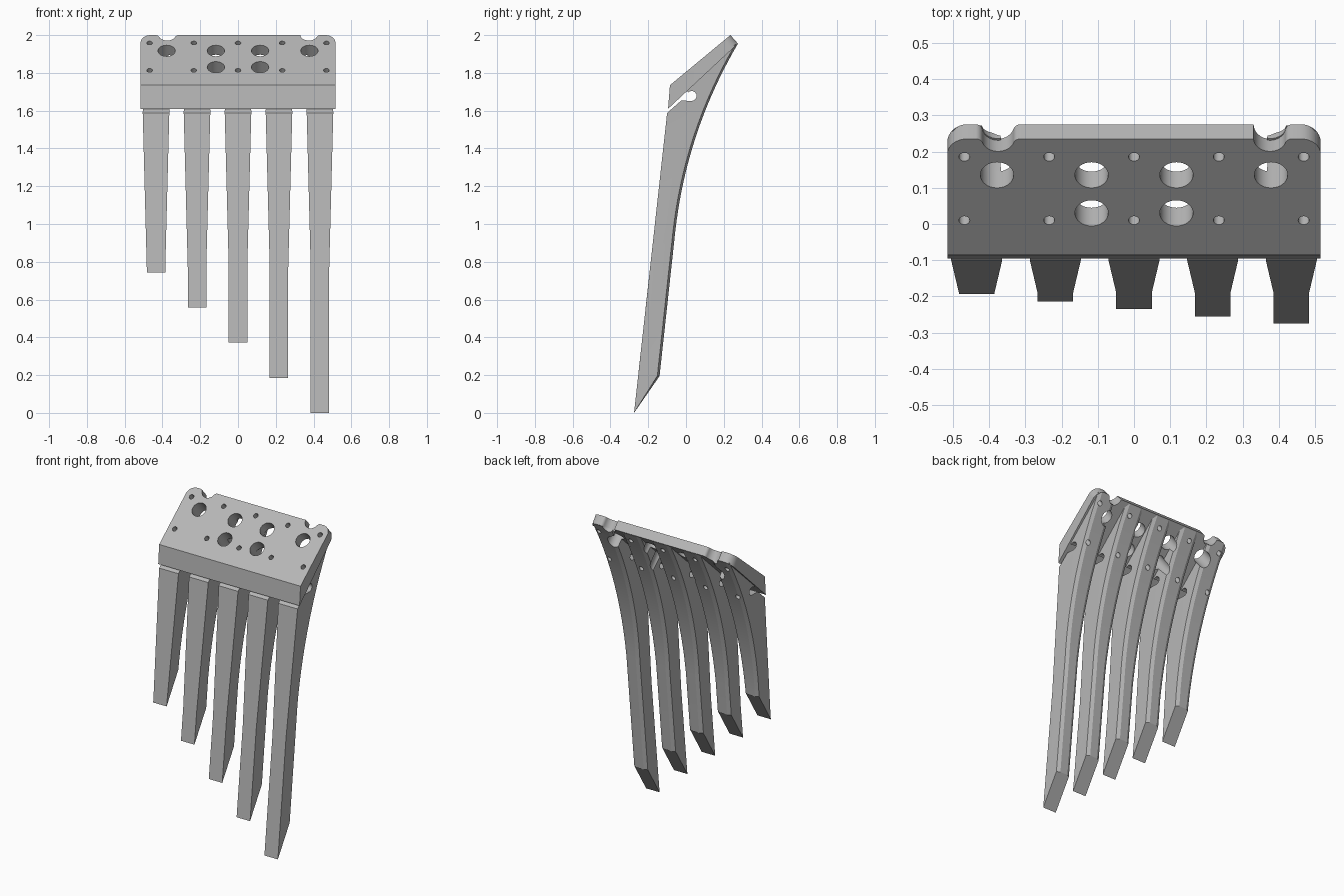
import bpy, bmesh, math
from mathutils import Vector, Matrix

cube = bpy.data.objects.get("Cube")
if cube:
    bpy.data.objects.remove(cube)

grey = bpy.data.materials.new("plain grey")
grey.use_nodes = True
GREY = (0.47, 0.47, 0.47, 1)
grey.diffuse_color = GREY
grey.node_tree.nodes["Principled BSDF"].inputs["Base Color"].default_value = GREY

# Sloped plate section: top edge line and underside line, as (y, z)
TOP_FRONT, TOP_BACK = Vector((-0.085, 1.735)), Vector((0.235, 2.0))
LOW_FRONT, LOW_BACK = Vector((-0.095, 1.61)), Vector((0.275, 1.955))
LENGTH = (TOP_BACK - TOP_FRONT).length
slope = (TOP_BACK - TOP_FRONT).normalized()
X_AXIS = Vector((1, 0, 0))
V_AXIS = Vector((0, slope.x, slope.y))
N_AXIS = X_AXIS.cross(V_AXIS)
NOTCH_X, NOTCH_R = 0.375, 0.045


def make_object(name, bm):
    bmesh.ops.recalc_face_normals(bm, faces=bm.faces)
    mesh = bpy.data.meshes.new(name)
    bm.to_mesh(mesh)
    bm.free()
    mesh.materials.append(grey)
    obj = bpy.data.objects.new(name, mesh)
    bpy.context.collection.objects.link(obj)
    return obj


def arc(cx, cy, r, start, end, steps=8):
    angles = [math.radians(start + (end - start) * i / steps) for i in range(steps + 1)]
    return [(cx + r * math.cos(a), cy + r * math.sin(a)) for a in angles]


def make_plate():
    # Outline across the slope: rounded back corners and two filleted notches
    half, corner, fillet = 0.515, 0.055, 0.02
    reach = math.sqrt((NOTCH_R + fillet) ** 2 - fillet ** 2)
    tilt = math.degrees(math.asin(fillet / (NOTCH_R + fillet)))

    def notch_half(cx, side):
        # Fillet, then a quarter of the notch down to its lowest point
        points = arc(cx + side * reach, LENGTH - fillet, fillet,
                     90, 180 - tilt if side > 0 else tilt)
        bowl = arc(cx, LENGTH, NOTCH_R, -tilt if side > 0 else 180 + tilt,
                   -90 if side > 0 else 270)
        return points + bowl[1:]

    outline = [(half, 0)]
    outline += arc(half - corner, LENGTH - corner, corner, 0, 90)
    outline += notch_half(NOTCH_X, 1)
    outline += arc(NOTCH_X, LENGTH, NOTCH_R, 270, 180)[1:]
    outline += notch_half(-NOTCH_X, 1)
    outline += notch_half(-NOTCH_X, -1)[-2::-1]
    outline += arc(corner - half, LENGTH - corner, corner, 90, 180)
    outline += [(-half, 0)]

    bm = bmesh.new()
    rings = []
    for front, back in ((TOP_FRONT, TOP_BACK), (LOW_FRONT, LOW_BACK)):
        ring = []
        for x, v in outline:
            p = front.lerp(back, v / LENGTH)
            ring.append(bm.verts.new((x, p.x, p.y)))
        rings.append(ring)
        bm.faces.new(ring)
    upper, lower = rings
    for i in range(len(outline)):
        bm.faces.new((upper[i - 1], upper[i], lower[i], lower[i - 1]))
    return make_object("top_plate", bm)


# Finger section
KINK_FRONT, KINK_BACK = Vector((-0.19, 0.77)), Vector((-0.058, 0.95))
CURVE_HANDLE = Vector((0.0, 1.486))
kink_dir = (KINK_BACK - KINK_FRONT).normalized()
kink_normal = Vector((-kink_dir.y, kink_dir.x))
CHAMFER_X, CHAMFER_Y = 0.022, 0.012


def half_width(p):
    # Constant below the bend, flaring above it
    return 0.049 + 0.052 * max(0, (p - KINK_FRONT).dot(kink_normal))


def make_finger(name, x, tip_z):
    tip_front = Vector((-0.275 + 0.11 * tip_z, tip_z))
    tip_back = Vector((-0.14 + 0.109 * tip_z, tip_z + 0.195))
    # Front edge, relief slot with round end, then the joint under the plate
    front = [tip_front, KINK_FRONT, Vector((-0.1, 1.588)), Vector((-0.026, 1.653))]
    front += [Vector(p) for p in arc(0.03, 1.678, 0.026, -90, 135, 14)]
    front += [Vector((0.002, 1.71)), Vector((0.25, 1.942))]
    # Curved back, running straight below the bend
    back = []
    for i in range(17):
        t = 0.995 - 0.995 * i / 16
        back.append(KINK_BACK * (1 - t) ** 2 + CURVE_HANDLE * 2 * t * (1 - t) + LOW_BACK * t * t)
    back.append(tip_back)

    bm = bmesh.new()
    sides = []
    for s in (-1, 1):
        f = [bm.verts.new((x + s * half_width(p), p.x, p.y)) for p in front]
        b = [bm.verts.new((x + s * half_width(p), p.x - CHAMFER_Y, p.y)) for p in back]
        r = [bm.verts.new((x + s * (half_width(p) - CHAMFER_X), p.x, p.y)) for p in back]
        bm.faces.new(f[1:] + b[:-1])
        bm.faces.new((f[0], f[1], b[-2], b[-1]))
        for i in range(len(back) - 1):
            bm.faces.new((b[i], b[i + 1], r[i + 1], r[i]))
        sides.append((f, b, r))
    (f1, b1, r1), (f2, b2, r2) = sides
    for p, q in ((f1, f2), (r1, r2)):
        for i in range(len(p) - 1):
            bm.faces.new((p[i], p[i + 1], q[i + 1], q[i]))
    for end, k in ((0, -1), (-1, 0)):
        bm.faces.new((f1[end], b1[k], r1[k], r2[k], b2[k], f2[end]))
    return make_object(name, bm)


def make_cutter(name, holes):
    # Cylinders square to the plate; holes are (x, distance up slope, radius)
    bm = bmesh.new()
    turn = Matrix((X_AXIS, V_AXIS, N_AXIS)).transposed().to_4x4()
    origin = Vector((0, TOP_FRONT.x, TOP_FRONT.y))
    for x, v, r in holes:
        centre = origin + X_AXIS * x + V_AXIS * v - N_AXIS * 0.2
        bmesh.ops.create_cone(bm, cap_ends=True, segments=32, radius1=r, radius2=r,
                              depth=0.6, matrix=Matrix.Translation(centre) @ turn)
    obj = make_object(name, bm)
    obj.hide_render = True
    return obj


def cut_and_shade(obj, cutter):
    bpy.ops.object.select_all(action='DESELECT')
    obj.select_set(True)
    bpy.context.view_layer.objects.active = obj
    mod = obj.modifiers.new("holes", 'BOOLEAN')
    mod.operation = 'DIFFERENCE'
    mod.solver = 'EXACT'
    mod.object = cutter
    bpy.ops.object.modifier_apply(modifier=mod.name)
    bpy.ops.object.shade_smooth_by_angle(angle=math.radians(18))


def up_slope(y):
    return (y - TOP_FRONT.x) / slope.x


# Screw holes in two rows, and larger round openings
holes = [(0.234 * i, up_slope(y), 0.015) for i in range(-2, 3) for y in (0.185, 0.01)]
holes += [(x, up_slope(0.135), 0.046) for x in (-0.378, -0.117, 0.117, 0.378)]
holes += [(x, up_slope(0.03), 0.046) for x in (-0.117, 0.117)]
notches = [(s * NOTCH_X, LENGTH, NOTCH_R) for s in (-1, 1)]
plate_cutter = make_cutter("plate_hole_cutter", holes)
finger_cutter = make_cutter("finger_hole_cutter", holes + notches)

cut_and_shade(make_plate(), plate_cutter)
for i in range(5):
    finger = make_finger("finger_%d" % (i + 1), 0.217 * (i - 2), 0.186 * (4 - i))
    cut_and_shade(finger, finger_cutter)

for cutter in (plate_cutter, finger_cutter):
    bpy.data.objects.remove(cutter)
